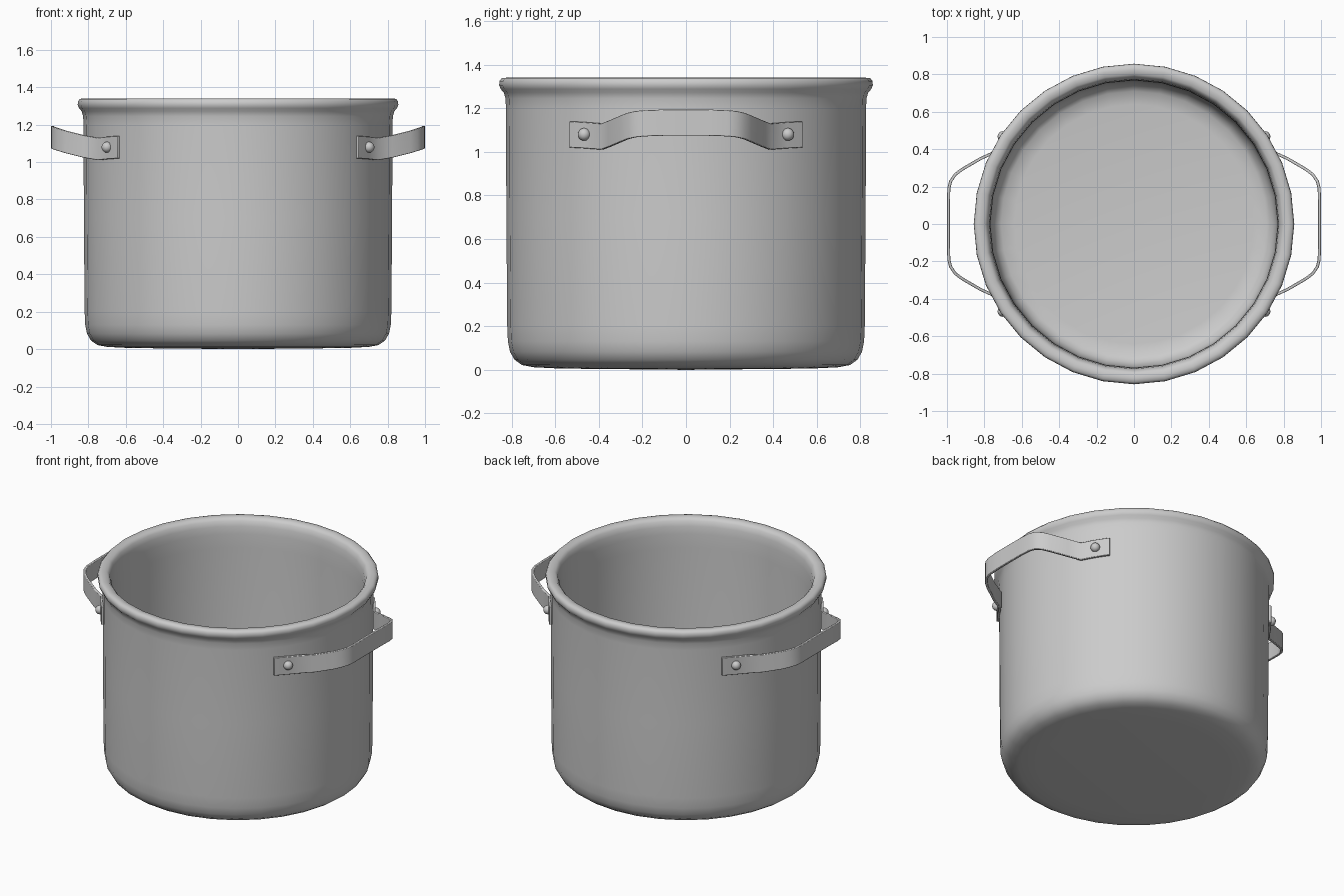
import bpy, bmesh, math
from mathutils import Vector

if "Cube" in bpy.data.objects:
    bpy.data.objects.remove(bpy.data.objects["Cube"])

SEGMENTS = 32


def finish(bm, name, angle):
    bmesh.ops.recalc_face_normals(bm, faces=bm.faces)
    mesh = bpy.data.meshes.new(name)
    bm.to_mesh(mesh)
    bm.free()
    obj = bpy.data.objects.new(name, mesh)
    bpy.context.collection.objects.link(obj)
    bpy.ops.object.select_all(action='DESELECT')
    obj.select_set(True)
    bpy.context.view_layer.objects.active = obj
    bpy.ops.object.shade_smooth_by_angle(angle=math.radians(angle))
    return obj


def lathe(name, profile):
    """Spin an (r, z) profile that starts and ends on the axis."""
    bm = bmesh.new()
    rings = []
    for r, z in profile:
        n = SEGMENTS if r > 0 else 1
        rings.append([bm.verts.new((r * math.cos(2 * math.pi * i / n),
                                    r * math.sin(2 * math.pi * i / n), z))
                      for i in range(n)])
    for a, b in zip(rings, rings[1:]):
        for i in range(SEGMENTS):
            j = (i + 1) % SEGMENTS
            quad = [a[i % len(a)], a[j % len(a)], b[j % len(b)], b[i % len(b)]]
            bm.faces.new(list(dict.fromkeys(quad)))
    return finish(bm, name, 60)


# Pot body: underside, outer wall, rolled rim, inner wall, floor
lathe("pot_body", [
    (0, 0.0), (0.58, 0.006), (0.70, 0.012), (0.752, 0.022), (0.786, 0.046),
    (0.807, 0.082), (0.817, 0.13), (0.82, 0.20), (0.824, 0.70), (0.826, 1.20),
    (0.828, 1.245), (0.836, 1.272), (0.850, 1.288), (0.857, 1.305),
    (0.856, 1.325), (0.845, 1.338), (0.825, 1.34), (0.80, 1.337),
    (0.785, 1.322), (0.775, 1.29), (0.77, 1.24), (0.768, 1.15),
    (0.765, 0.20), (0.76, 0.13), (0.74, 0.085), (0.71, 0.062),
    (0.64, 0.052), (0, 0.05)])


def strap(name, side):
    """Flat metal strap with riveted pads that follow the wall."""
    half = []
    for deg, r, z in ((39.8, 0.830, 1.08), (33.5, 0.832, 1.076), (27.3, 0.838, 1.07)):
        a = math.radians(deg)
        half.append(Vector((r * math.cos(a), r * math.sin(a), z)))
    half += [Vector(p) for p in ((0.82, 0.35, 1.083), (0.92, 0.292, 1.108),
                                 (0.955, 0.265, 1.119), (0.98, 0.23, 1.127),
                                 (0.99, 0.19, 1.131), (0.992, 0.10, 1.134))]
    path = half + [Vector((p.x, -p.y, p.z)) for p in reversed(half)]
    bm = bmesh.new()
    rings = []
    for i, p in enumerate(path):
        t = path[min(i + 1, len(path) - 1)] - path[max(i - 1, 0)]
        n = Vector((-t.y, t.x, 0)).normalized() * 0.008
        rings.append([bm.verts.new((side * (p.x + s * n.x), p.y + s * n.y, p.z + h))
                      for s, h in ((-1, -0.06), (1, -0.06), (1, 0.06), (-1, 0.06))])
    for a, b in zip(rings, rings[1:]):
        for i in range(4):
            j = (i + 1) % 4
            bm.faces.new((a[i], a[j], b[j], b[i]))
    bm.faces.new(rings[0])
    bm.faces.new(rings[-1])
    obj = finish(bm, name, 35)
    bev = obj.modifiers.new("soft_edges", 'BEVEL')
    bev.width = 0.003
    bev.segments = 2
    bev.limit_method = 'ANGLE'
    bev.angle_limit = math.radians(50)


def rivet(name, side, end):
    bm = bmesh.new()
    bmesh.ops.create_uvsphere(bm, u_segments=16, v_segments=10, radius=0.029)
    obj = finish(bm, name, 60)
    a = math.radians(33.7)
    obj.location = (side * 0.842 * math.cos(a), end * 0.842 * math.sin(a), 1.08)


# Both handles with their rivets
for side, label in ((1, "right"), (-1, "left")):
    strap(label + "_handle", side)
    for end, place in ((-1, "front"), (1, "back")):
        rivet(f"{label}_{place}_rivet", side, end)
